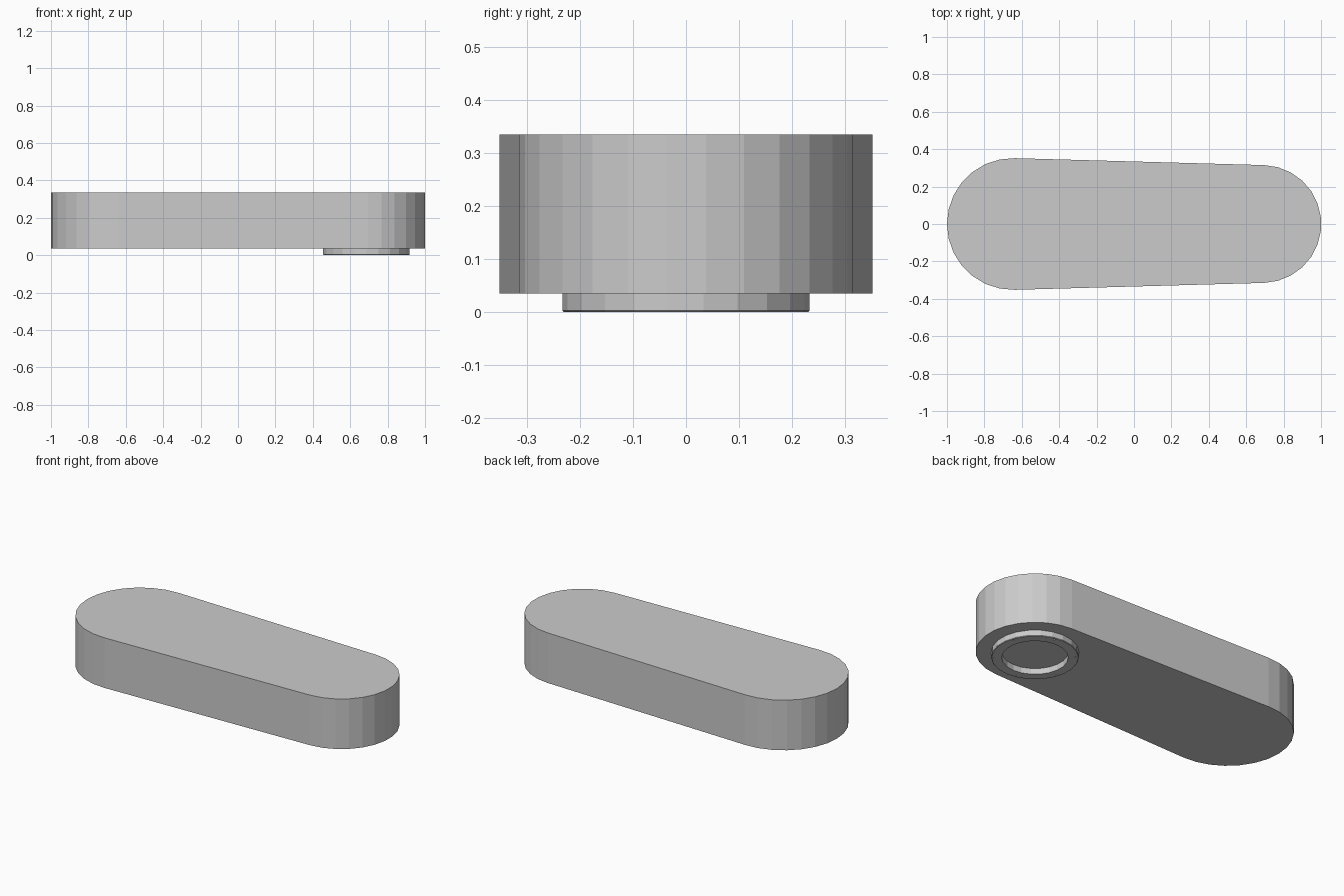
import bpy, bmesh
from math import sin, cos, pi, asin

if "Cube" in bpy.data.objects:
    bpy.data.objects.remove(bpy.data.objects["Cube"])

def make_object(name, bm):
    bmesh.ops.recalc_face_normals(bm, faces=bm.faces)
    mesh = bpy.data.meshes.new(name)
    bm.to_mesh(mesh)
    bm.free()
    obj = bpy.data.objects.new(name, mesh)
    bpy.context.collection.objects.link(obj)
    return obj

def arc(cx, r, start, end, segments):
    return [(cx + r * cos(a), r * sin(a))
            for a in (start + (end - start) * i / segments for i in range(segments + 1))]

BOTTOM, TOP = 0.035, 0.335
X_BIG, R_BIG = -0.648, 0.352
X_SMALL, R_SMALL = 0.686, 0.315

# Tapered arm body: two round ends joined by tangent sides, extruded upward
tilt = asin((R_BIG - R_SMALL) / (X_SMALL - X_BIG))
side = pi / 2 - tilt
outline = (arc(X_SMALL, R_SMALL, -side, side, 13)
           + arc(X_BIG, R_BIG, side, 2 * pi - side, 14))
bm = bmesh.new()
base = bm.faces.new([bm.verts.new((x, y, BOTTOM)) for x, y in outline])
top = bmesh.ops.extrude_face_region(bm, geom=[base], use_keep_orig=True)
bmesh.ops.translate(bm, vec=(0, 0, TOP - BOTTOM),
                    verts=[v for v in top["geom"] if isinstance(v, bmesh.types.BMVert)])
make_object("arm_body", bm)

# Mounting ring under the narrow end, turned from a small chamfered profile
SIDES = 22
profile = [(0.177, BOTTOM), (0.177, 0.0), (0.230, 0.0), (0.233, 0.003), (0.233, BOTTOM)]
bm = bmesh.new()
loops = []
for i in range(SIDES):
    a = 2 * pi * (i + 0.5) / SIDES
    loops.append([bm.verts.new((X_SMALL + r * cos(a), r * sin(a), z)) for r, z in profile])
for i in range(SIDES):
    cur, nxt = loops[i], loops[(i + 1) % SIDES]
    for j in range(len(profile)):
        k = (j + 1) % len(profile)
        bm.faces.new((cur[j], nxt[j], nxt[k], cur[k]))
ring = make_object("mounting_ring", bm)

# Small screw holes around the ring
bm = bmesh.new()
for i in range(6):
    a = pi * (i + 0.3) / 3
    pin = bmesh.ops.create_cone(bm, cap_ends=True, segments=8,
                                radius1=0.005, radius2=0.005, depth=0.03)
    bmesh.ops.translate(bm, verts=pin["verts"],
                        vec=(X_SMALL + 0.217 * cos(a), 0.217 * sin(a), 0.0))
cutter = make_object("screw_hole_cutter", bm)
cutter.hide_render = True
cutter.hide_set(True)
cut = ring.modifiers.new("screw_holes", 'BOOLEAN')
cut.operation = 'DIFFERENCE'
cut.solver = 'EXACT'
cut.object = cutter
